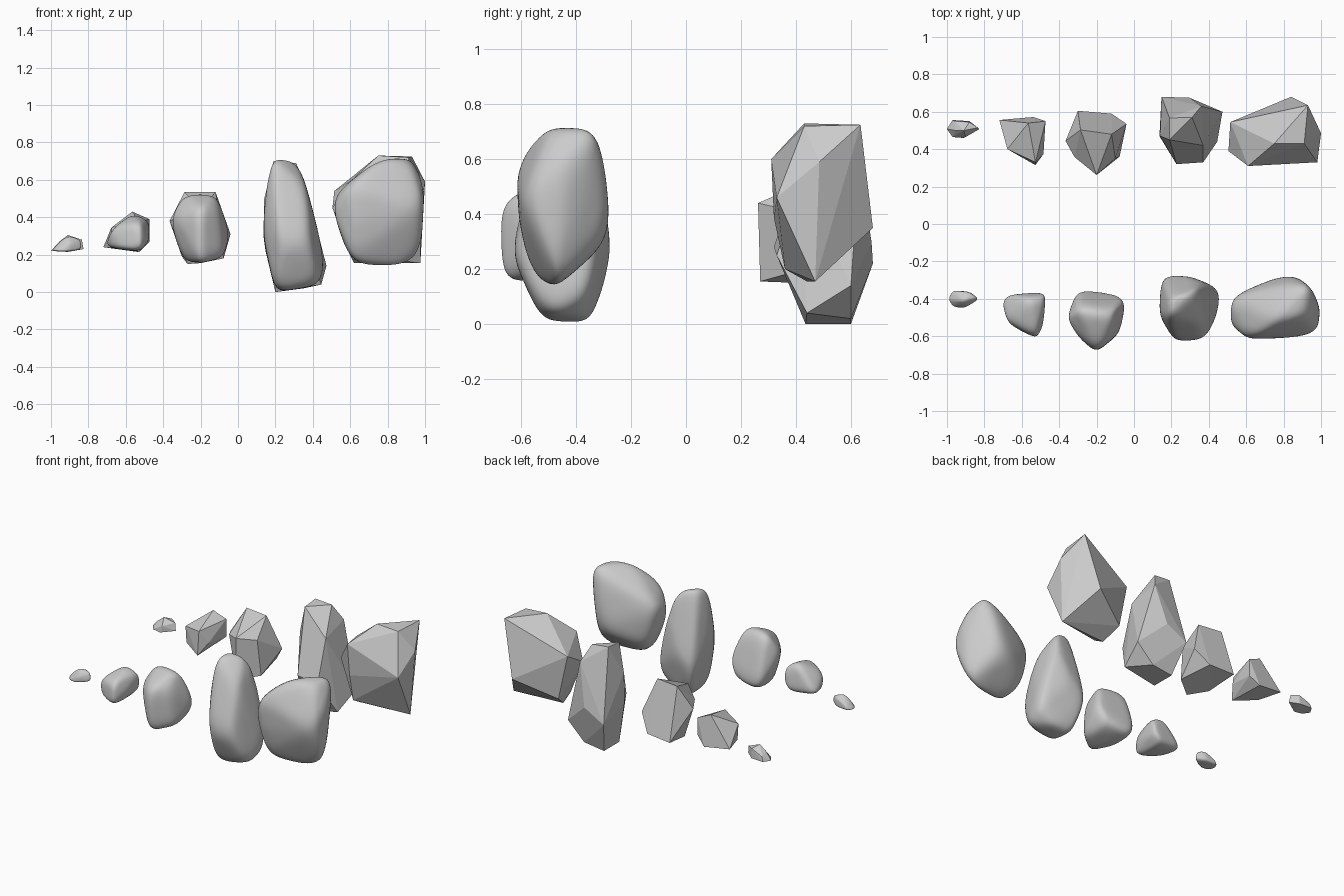
import bpy, bmesh, math

# Corner points of each faceted stone (chiselled convex shapes)
pebble = [(-1, .508, .22), (-.97, .465, .22), (-.97, .556, .22), (-.955, .5, .27),
          (-.91, .5, .305), (-.835, .515, .28), (-.826, .508, .23), (-.91, .46, .215),
          (-.90, .465, .26), (-.88, .55, .22), (-.88, .545, .285), (-.96, .55, .25)]
small = [(-.565, .54, .43), (-.473, .55, .39), (-.677, .40, .345),
         (-.527, .33, .375), (-.484, .374, .29), (-.473, .55, .27), (-.527, .315, .215),
         (-.67, .40, .235), (-.72, .556, .24), (-.537, .572, .215)]
medium = [(-.286, .503, .535), (-.12, .48, .535), (-.2, .262, .44), (-.1, .35, .42),
          (-.04, .535, .31), (-.077, .36, .18), (-.2, .27, .155), (-.12, .59, .2),
          (-.30, .605, .19), (-.366, .444, .38), (-.318, .358, .40), (-.27, .4, .15)]
tall = [(.19, .45, .69), (.19, .567, .70), (.31, .57, .69), (.36, .63, .58),
        (.37, .42, .53), (.14, .47, .50), (.147, .68, .22), (.297, .675, .30),
        (.473, .6, .14), (.445, .44, .04), (.2, .435, 0), (.2, .6, 0),
        (.35, .6, .02), (.227, .32, .28), (.37, .33, .25), (.136, .47, .30)]
large = [(.75, .43, .73), (.91, .43, .72), (.93, .635, .725), (.84, .68, .35),
         (1, .485, .59), (.98, .33, .46), (.61, .31, .60), (.62, .32, .385),
         (.505, .39, .45), (.515, .545, .54), (.62, .44, .155), (.975, .47, .155),
         (.62, .36, .2), (.58, .55, .235)]


def stone(name, points, shift=(0, 0), grow=(1, 1, 1), smooth=False):
    cx, cy, cz = (sum(p[i] for p in points) / len(points) for i in range(3))
    bm = bmesh.new()
    for x, y, z in points:
        bm.verts.new(((x - cx) * grow[0], (y - cy) * grow[1], (z - cz) * grow[2]))
    hull = bmesh.ops.convex_hull(bm, input=bm.verts)
    loose = {g for g in hull["geom_interior"] + hull["geom_unused"]
             if isinstance(g, bmesh.types.BMVert)}
    bmesh.ops.delete(bm, geom=list(loose), context='VERTS')
    bmesh.ops.dissolve_limit(bm, angle_limit=math.radians(7), verts=bm.verts, edges=bm.edges)
    bmesh.ops.recalc_face_normals(bm, faces=bm.faces)
    for f in bm.faces:
        f.smooth = smooth
    me = bpy.data.meshes.new(name)
    bm.to_mesh(me)
    bm.free()
    ob = bpy.data.objects.new(name, me)
    ob.location = (cx, cy + shift[0], cz + shift[1])
    bpy.context.collection.objects.link(ob)
    if smooth:
        # Water-worn version: split the facets once, then round them off
        split = ob.modifiers.new("split", 'SUBSURF')
        split.subdivision_type = 'SIMPLE'
        split.levels = split.render_levels = 1
        worn = ob.modifiers.new("round", 'SUBSURF')
        worn.levels = worn.render_levels = 3


# Back row faceted, front row smooth: (y shift, z shift) and slight growth of the smooth one
rocks = (("pebble", pebble, (-.91, 0), (1, 1, 1)),
         ("small", small, (-.93, 0), (1, 1, 1)),
         ("medium", medium, (-.945, 0), (1.03, 1.04, 1.04)),
         ("tall", tall, (-.955, .005), (1.02, 1.05, 1.02)),
         ("large", large, (-.93, -.015), (1.01, 1.01, 1.01)))
for label, pts, shift, grow in rocks:
    stone(label + "_faceted_rock", pts)
    stone(label + "_smooth_rock", pts, shift, grow, smooth=True)
